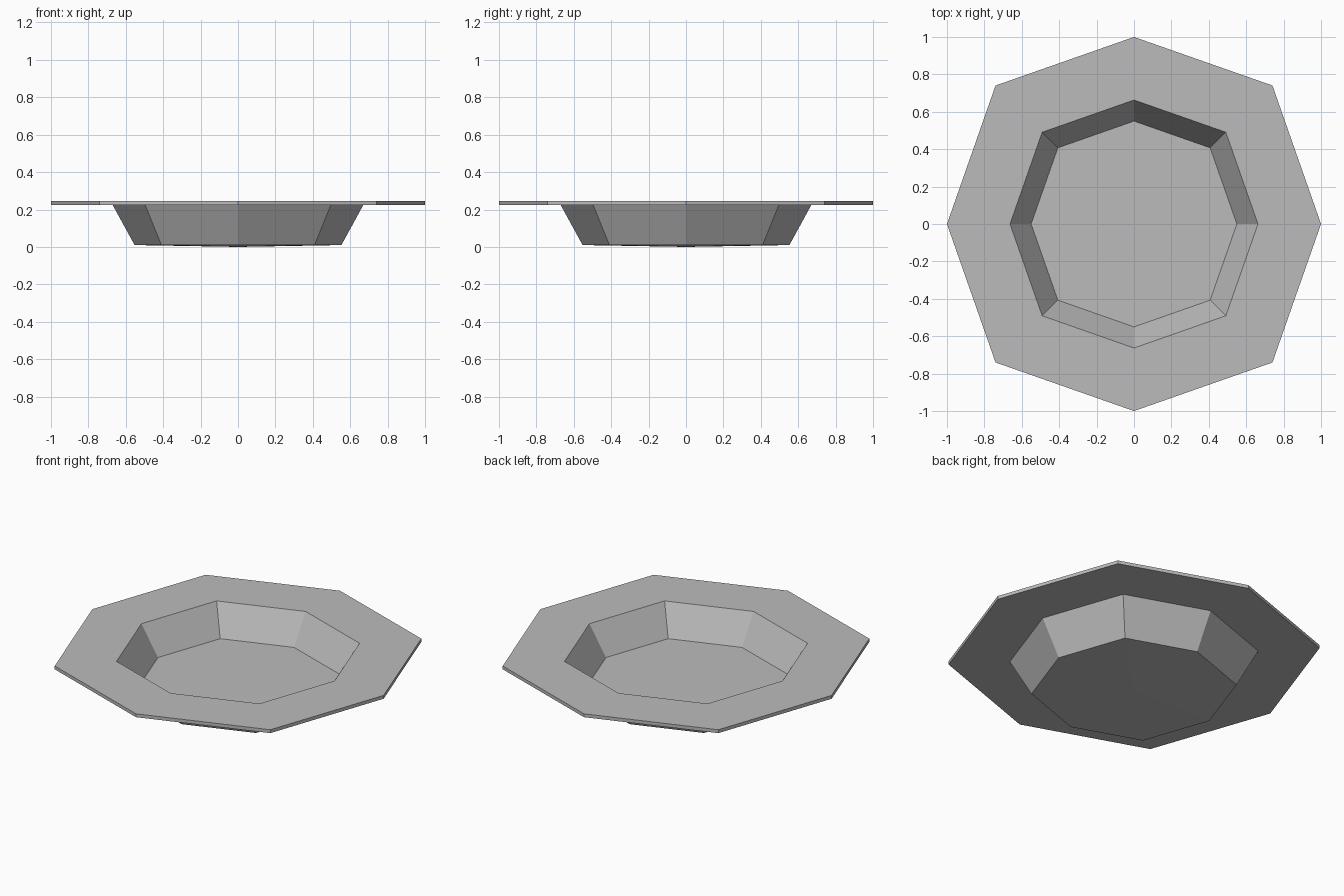
import bpy, bmesh, math

cube = bpy.data.objects.get("Cube")
if cube:
    bpy.data.objects.remove(cube, do_unlink=True)

# Plain grey
grey = bpy.data.materials.new("grey")
grey.use_nodes = True
colour = (0.5, 0.5, 0.5, 1)
grey.diffuse_color = colour
grey.node_tree.nodes["Principled BSDF"].inputs["Base Color"].default_value = colour

SIDES = 8
BULGE = 1.047  # diagonal corners stand slightly further out


def ring(bm, radius, z):
    verts = []
    for i in range(SIDES):
        a = math.tau * i / SIDES
        r = radius * (BULGE if i % 2 else 1)
        verts.append(bm.verts.new((r * math.cos(a), r * math.sin(a), z)))
    return verts


# Section from the bowl floor, over the rim, down to the underside
profile = [(0.55, 0.065), (0.663, 0.245), (1.0, 0.245),
           (1.0, 0.224), (0.67, 0.224), (0.553, 0.01)]

bm = bmesh.new()
rings = [ring(bm, r, z) for r, z in profile]
for a, b in zip(rings, rings[1:]):
    for i in range(SIDES):
        j = (i + 1) % SIDES
        bm.faces.new((a[i], a[j], b[j], b[i]))

# Flat floor inside, very slightly domed base underneath
bm.faces.new(rings[0])
tip = bm.verts.new((0, 0, 0))
for i in range(SIDES):
    bm.faces.new((rings[-1][i], tip, rings[-1][(i + 1) % SIDES]))
bmesh.ops.recalc_face_normals(bm, faces=bm.faces)

mesh = bpy.data.meshes.new("dish")
bm.to_mesh(mesh)
bm.free()
mesh.materials.append(grey)
dish = bpy.data.objects.new("dish", mesh)
bpy.context.collection.objects.link(dish)
